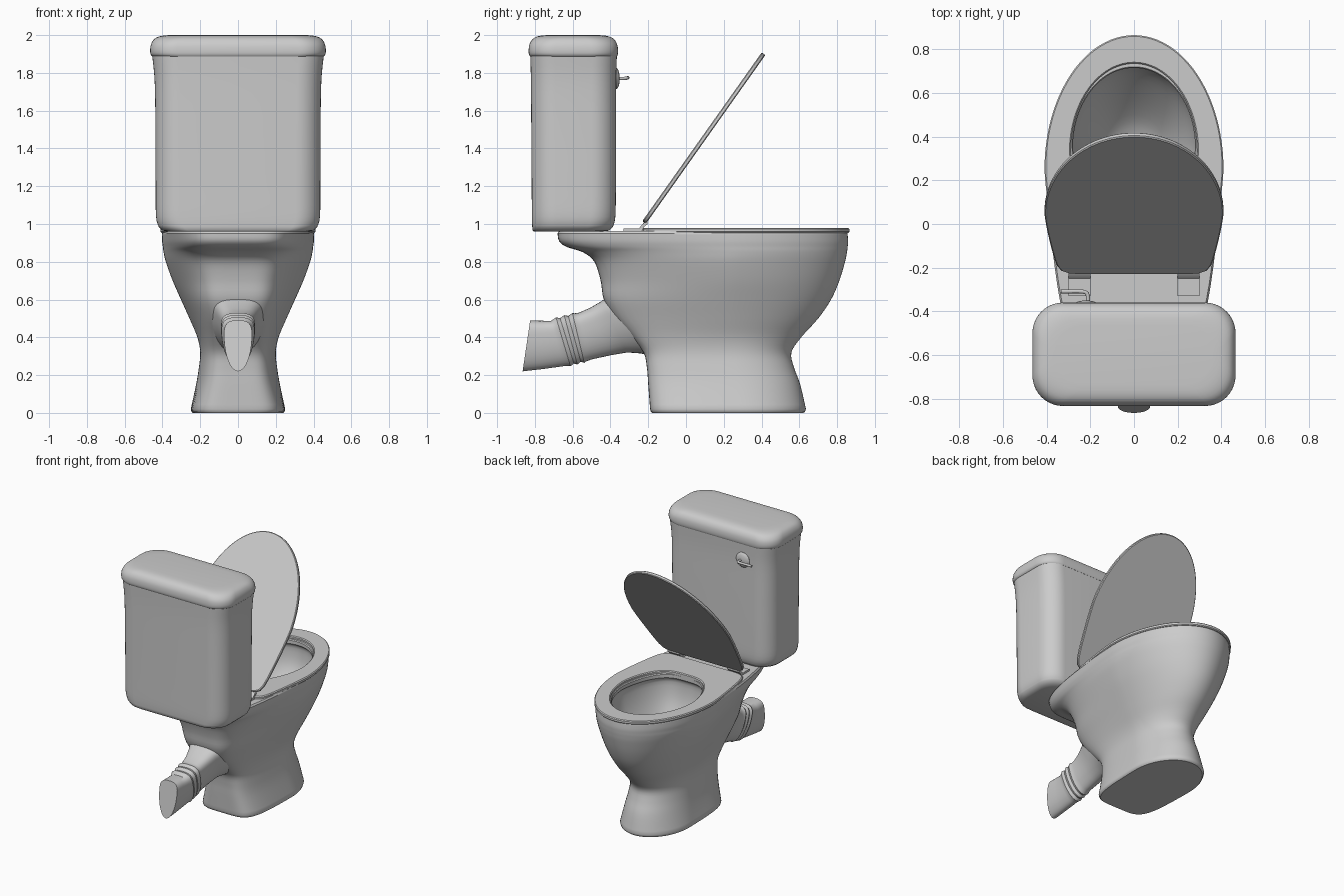
import bpy, bmesh, math
from mathutils import Vector, Matrix

if "Cube" in bpy.data.objects:
    bpy.data.objects.remove(bpy.data.objects["Cube"])


def finish(name, bm, angle=35):
    bmesh.ops.recalc_face_normals(bm, faces=bm.faces[:])
    me = bpy.data.meshes.new(name)
    bm.to_mesh(me)
    bm.free()
    me.shade_smooth()
    me.set_sharp_from_angle(angle=math.radians(angle))
    ob = bpy.data.objects.new(name, me)
    bpy.context.collection.objects.link(ob)
    return ob


def loft(name, rings, closed=False, angle=35, matrix=None):
    """Skin a list of equal-length point rings, capping the ends unless closed."""
    bm = bmesh.new()
    vs = [[bm.verts.new(p) for p in r] for r in rings]
    n = len(vs[0])
    pairs = list(zip(vs, vs[1:])) + ([(vs[-1], vs[0])] if closed else [])
    for a, b in pairs:
        for i in range(n):
            j = (i + 1) % n
            bm.faces.new((a[i], a[j], b[j], b[i]))
    if not closed:
        bm.faces.new(vs[0])
        bm.faces.new(vs[-1])
    if matrix:
        bm.transform(matrix)
    return finish(name, bm, angle)


def smooth_rows(rows, steps=4):
    """Catmull-Rom interpolation of parameter rows."""
    out = []
    for i in range(len(rows) - 1):
        p0, p1, p2, p3 = (rows[max(0, min(len(rows) - 1, i + k))] for k in (-1, 0, 1, 2))
        for s in range(steps):
            t = s / steps
            out.append([0.5 * (2 * b + (c - a) * t + (2 * a - 5 * b + 4 * c - d) * t * t
                               + (3 * b - a - 3 * c + d) * t ** 3)
                        for a, b, c, d in zip(p0, p1, p2, p3)])
    return out + [rows[-1]]


def egg(z, w, yc, yf, yb, wb, n=5, count=96):
    """Oval at the front, tapering to a rounded square back."""
    pts = []
    for k in range(count):
        a = 2 * math.pi * k / count
        c, s = math.cos(a), math.sin(a)
        if s >= 0:
            pts.append((w * c, yc + (yf - yc) * s, z))
        else:
            r = (abs(c) ** n + abs(s) ** n) ** (-1 / n)
            t = abs(s) * r
            pts.append((r * c * (w + (wb - w) * t ** 1.3), yc - (yc - yb) * t, z))
    return pts


def round_rect(z, hx, y0, y1, r=0.13, seg=10):
    pts = []
    r = min(r, (y1 - y0) / 2 - 0.01)
    for q, (sx, y) in enumerate(((1, y1 - r), (-1, y1 - r), (-1, y0 + r), (1, y0 + r))):
        for k in range(seg + 1):
            a = math.pi / 2 * (q + k / seg)
            pts.append((sx * (hx - r) + r * math.cos(a), y + r * math.sin(a), z))
    return pts


# bowl and pedestal: outer skin (z, width, widest y, front, back, back width)
outer = [(.02, .25, .30, .635, -.19, .235), (.15, .222, .28, .605, -.20, .195),
         (.24, .207, .26, .572, -.207, .178), (.32, .20, .25, .558, -.225, .17),
         (.40, .215, .24, .61, -.29, .175), (.50, .257, .24, .70, -.38, .19),
         (.60, .302, .24, .768, -.435, .215), (.70, .346, .24, .812, -.452, .235),
         (.80, .382, .24, .842, -.485, .265), (.85, .394, .25, .852, -.545, .28),
         (.88, .398, .25, .856, -.635, .285), (.91, .402, .25, .858, -.672, .295),
         (.95, .403, .25, .855, -.68, .305)]
# hollow inside
inner = [(.93, .28, .35, .715, .0, .20), (.89, .30, .35, .735, -.02, .22),
         (.75, .275, .35, .71, .0, .20), (.60, .21, .34, .60, .07, .16),
         (.47, .13, .32, .47, .16, .10), (.42, .05, .31, .37, .25, .04)]
rings = [egg(0, .24, .30, .622, -.18, .225), egg(.006, .246, .30, .63, -.186, .231)]
rings += [egg(*r) for r in smooth_rows(outer)]
rings += [egg(.962, .396, .25, .847, -.672, .297), egg(.962, .285, .35, .72, -.005, .205, 3.5),
          egg(.955, .28, .35, .715, .0, .20, 3.5)]
rings += [egg(*r, n=3.5) for r in smooth_rows(inner)]
loft("bowl", rings)

# seat ring
SO = (.25, .865, -.23, .345)


def slab_ring(z, d, n=14):
    return egg(z, .41 - d, SO[0], SO[1] - d, SO[2] + d, SO[3] - d, n)


loft("seat", [slab_ring(.953, .006), slab_ring(.959, 0), slab_ring(.974, 0), slab_ring(.98, .006),
              egg(.98, .296, .33, .741, -.006, .216, 3.5), egg(.974, .29, .33, .735, 0, .21, 3.5),
              egg(.953, .29, .33, .735, 0, .21, 3.5)], closed=True)

# lid: same outline as the seat, swung up about its back edge
swing = (Matrix.Translation((0, -.222, 1.008)) @ Matrix.Rotation(math.radians(54.7), 4, 'X')
         @ Matrix.Translation((0, .23, 0)))
loft("lid", [slab_ring(-.012, .005), slab_ring(-.007, 0), slab_ring(.007, 0), slab_ring(.012, .005)],
     matrix=swing)

# hinges: bent strap with a small knuckle
prof = [(-.33, .960), (-.33, .976), (-.25, .976), (-.225, 1.006), (-.205, 1.012),
        (-.205, .998), (-.222, .985), (-.235, .960)]
for side, sx in (("left", -1), ("right", 1)):
    loft("hinge_" + side, [[(sx * x, y, z) for y, z in prof] for x in (.2, .3)])

# cistern body and its lid
body = [(.985, .42, -.814, -.387), (1.04, .434, -.816, -.374), (1.2, .436, -.817, -.371),
        (1.5, .437, -.819, -.37), (1.75, .441, -.821, -.37), (1.89, .454, -.824, -.366)]
loft("cistern", [round_rect(.96, .375, -.806, -.43), round_rect(.966, .40, -.812, -.405)]
     + [round_rect(*r) for r in smooth_rows(body)], angle=50)
cap = [(1.888, .455, -.826, -.365), (1.90, .463, -.832, -.361), (1.925, .465, -.833, -.36),
       (1.955, .459, -.827, -.366), (1.982, .44, -.808, -.385), (1.996, .405, -.775, -.42),
       (2.0, .36, -.73, -.465)]
loft("cistern_lid", [round_rect(*r, r=.14) for r in smooth_rows(cap, 3)], angle=50)

# outlet pipe: (top y, top z, bottom y, bottom z, half width)
pipe = [(-.825, .49, -.865, .22, .074), (-.76, .488, -.76, .232, .075), (-.715, .487, -.65, .247, .076)]
for i in range(1, 12):
    t = i / 12
    bump = .005 * (1 - math.cos(t * 6 * math.pi))
    pipe.append((-.71 + .13 * t, .49 + .035 * t + bump, -.63 + .11 * t, .252 + .028 * t - bump,
                 .076 + .006 * t + bump))
pipe += [(-.57, .53, -.50, .283, .084), (-.51, .555, -.40, .305, .095),
         (-.45, .59, -.31, .32, .115), (-.40, .625, -.24, .315, .145), (-.30, .65, -.15, .29, .165)]


def pipe_ring(yt, zt, yb, zb, w, count=40):
    top, bot = Vector((0, yt, zt)), Vector((0, yb, zb))
    pts = []
    for k in range(count):
        a = 2 * math.pi * k / count
        c, s = math.cos(a), math.sin(a)
        n = 3 if s > 0 else 2
        r = (abs(c) ** n + abs(s) ** n) ** (-1 / n)
        v = (1 + s * r * (0.4 if s > 0 else 1)) if s > 0 else 1 + s * r
        p = bot.lerp(top, .714 * v)
        p.x = w * r * c
        pts.append(p)
    return pts


loft("outlet_pipe", [pipe_ring(*r) for r in pipe])


# flush handle: domed rosette and bent lever
def disc(y, r):
    return [(-.22 + r * math.cos(a * math.pi / 16), y, 1.77 + r * math.sin(a * math.pi / 16))
            for a in range(32)]


loft("handle_rosette", [disc(-.38, .056), disc(-.367, .056), disc(-.361, .05), disc(-.355, .036),
                        disc(-.351, .015)])
cu = bpy.data.curves.new("flush_lever", 'CURVE')
cu.dimensions = '3D'
cu.bevel_depth = .009
cu.bevel_resolution = 3
cu.use_fill_caps = True
sp = cu.splines.new('NURBS')
path = [(-.21, -.365, 1.77), (-.21, -.34, 1.77), (-.215, -.312, 1.772), (-.25, -.308, 1.774),
        (-.30, -.309, 1.774), (-.335, -.309, 1.774)]
sp.points.add(len(path) - 1)
for p, co in zip(sp.points, path):
    p.co = (*co, 1)
sp.order_u = 3
sp.use_endpoint_u = True
bpy.context.collection.objects.link(bpy.data.objects.new("flush_lever", cu))
